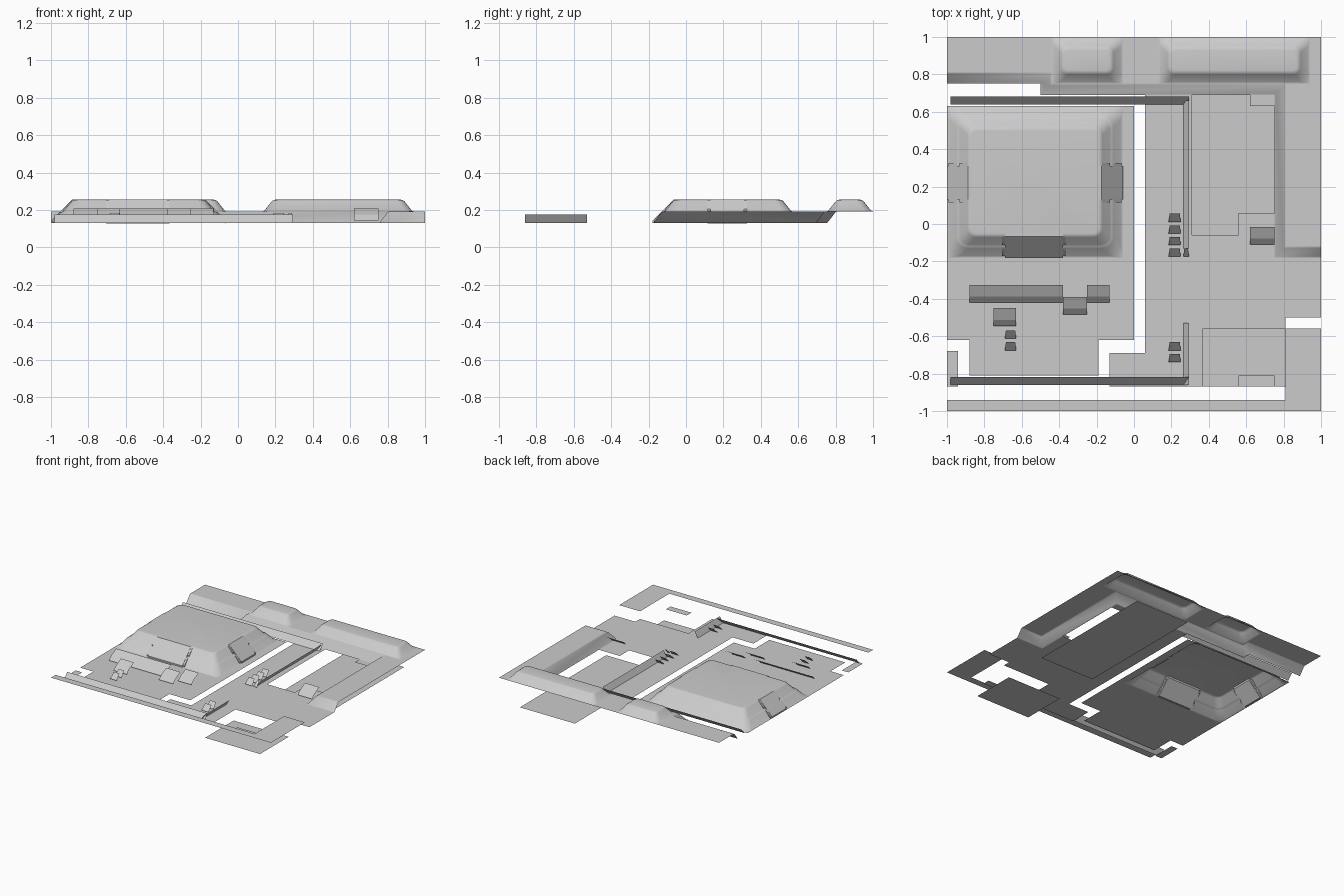
import bpy, math
from mathutils import Matrix, Vector

if "Cube" in bpy.data.objects:
    bpy.data.objects.remove(bpy.data.objects["Cube"])

gray = bpy.data.materials.new("light_gray")
gray.diffuse_color = (0.6, 0.6, 0.6, 1)
gray.use_nodes = True
gray.node_tree.nodes["Principled BSDF"].inputs["Base Color"].default_value = gray.diffuse_color
GROUND, TERRACE, ROOF = 0.13, 0.193, 0.255


def make(name, verts, faces, smooth=False):
    me = bpy.data.meshes.new(name)
    me.from_pydata(verts, [], faces)
    me.materials.append(gray)
    ob = bpy.data.objects.new(name, me)
    bpy.context.collection.objects.link(ob)
    if smooth:
        bpy.ops.object.select_all(action='DESELECT')
        ob.select_set(True)
        bpy.context.view_layer.objects.active = ob
        bpy.ops.object.shade_smooth_by_angle(angle=math.radians(40))
    return ob


def floor(name, z, rects):
    """Flat sheets from (x0, x1, y0, y1) rectangles."""
    v, f = [], []
    for x0, x1, y0, y1 in rects:
        n = len(v)
        v += [(x0, y0, z), (x1, y0, z), (x1, y1, z), (x0, y1, z)]
        f.append((n, n + 1, n + 2, n + 3))
    return make(name, v, f)


def mound(name, x0, x1, y0, y1, rings, seg=4):
    """Stacked rounded rectangles: rings of (inset, z, corner radius)."""
    v, f = [], []
    for d, z, r in rings:
        for cx, cy, a0 in ((x1 - d - r, y1 - d - r, 0), (x0 + d + r, y1 - d - r, 90),
                           (x0 + d + r, y0 + d + r, 180), (x1 - d - r, y0 + d + r, 270)):
            for i in range(seg + 1):
                a = math.radians(a0 + 90 * i / seg)
                v.append((cx + r * math.cos(a), cy + r * math.sin(a), z))
    n = 4 * (seg + 1)
    for k in range(len(rings) - 1):
        for i in range(n):
            j = (i + 1) % n
            f.append((k * n + i, k * n + j, (k + 1) * n + j, (k + 1) * n + i))
    f.append(tuple(range((len(rings) - 1) * n, len(rings) * n)))
    return make(name, v, f, True)


# Ground sheets, with gaps and openings between them
floor("left_ground", GROUND, [(-1, 0, -.62, -.18), (-.06, 0, -.18, .63),
                              (-.88, -.19, -.81, -.62), (-1, -.94, -.87, -.68)])
floor("right_ground", GROUND, [(.06, .31, -.69, .69), (.31, .56, -.56, -.06),
                               (.56, .75, -.56, .06), (.62, .75, .63, .69),
                               (.75, 1, -.5, -.18), (.75, .81, -.56, -.5),
                               (-.13, .31, -.87, -.69), (.31, .37, -.87, -.56),
                               (.56, .75, -.87, -.81)])
# Sunken floors under the openings
floor("sunken_floor", 0, [(.31, .81, -.12, 1), (.31, .81, -.87, -.5)])
# Raised border along the front and right
floor("raised_border", TERRACE, [(-1, 1, -1, -.94), (.81, 1, -.94, -.56)])
# Terrace top around the two ridges
floor("terrace_top", TERRACE, [(-1, -.44, .81, 1), (-.06, .13, .75, 1),
                               (.94, 1, .75, 1), (.81, 1, -.12, .75)])

# Terrace bank: base line swept inward and upward
base = [(-1, .75), (-.5, .75), (-.5, .69), (.75, .69), (.75, -.18), (1, -.18)]
move = [(0, 1)] + [(1, 1)] * 4 + [(0, 1)]
steps = [(0, GROUND), (.008, GROUND + .004), (.05, TERRACE - .004), (.06, TERRACE)]
v = [(x + mx * d, y + my * d, z) for d, z in steps for (x, y), (mx, my) in zip(base, move)]
f = [(k * 6 + i, k * 6 + i + 1, k * 6 + i + 7, k * 6 + i + 6) for k in range(3) for i in range(5)]
make("terrace_bank", v, f, True)

# Ridges on the terrace
ridge = [(0, TERRACE, .001), (.01, TERRACE + .003, .04), (.05, ROOF - .009, .035),
         (.06, ROOF - .002, .03), (.07, ROOF, .025)]
mound("short_ridge", -.44, -.06, .75, 1, ridge)
mound("long_ridge", .13, .94, .75, 1, ridge)

# Two-tier main block
mound("main_block", -1, -.06, -.18, .63,
      [(0, GROUND, .001), (.01, GROUND + .004, .06), (.05, .186, .06), (.06, .191, .055),
       (.07, .197, .05), (.11, .248, .045), (.12, .254, .04), (.13, ROOF, .035)])


def slab(half, profile, m):
    """Profile of (inset, z) points extruded to both sides, then placed."""
    n = len(profile)
    v = [m @ Vector((s * half, d, z)) for s in (-1, 1) for d, z in profile]
    f = [tuple(reversed(range(n))), tuple(range(n, 2 * n))]
    f += [(i, (i + 1) % n, n + (i + 1) % n, n + i) for i in range(n)]
    return v, f


# Hatches on three sides of the main block, each with two side tabs per side
for name, x, y, turn, half in (("front_hatch", -.535, -.18, 0, .155),
                               ("right_hatch", -.06, .22, 90, .09),
                               ("left_hatch", -1, .22, -90, .09)):
    m = Matrix.Translation((x, y, 0)) @ Matrix.Rotation(math.radians(turn), 4, 'Z')
    make(name, *slab(half, [(0, .13), (0, .142), (.113, .255), (.13, .255), (.13, .24), (.02, .13)], m))
    for tier, (a, b) in enumerate(((.008, .05), (.068, .112))):
        make(f"{name}_tab_{tier}", *slab(half + .015, [(a, a + .137), (b, b + .141),
                                                       (b, b + .115), (a, a + .12)], m))


def sheets(name, profile, spans, taper=0):
    """Bent front-facing sheets: spans of (x0, x1, back y), profile of (dy, z)."""
    v, f = [], []
    for x0, x1, y in spans:
        for k, (dy, z) in enumerate(profile):
            t = taper if k == 0 else 0
            n = len(v)
            v += [(x0 + t, y - dy, z), (x1 - t, y - dy, z)]
            if k:
                f.append((n - 2, n, n + 1, n - 1))
    return make(name, v, f)


# Large bent panels
sheets("bent_panels", [(0, .207), (.063, .175), (.095, .145)],
       [(-.88, -.38, -.325), (-.38, -.25, -.39), (-.25, -.13, -.325),
        (-.75, -.63, -.45), (.62, .75, -.015)])
# Small tilted panels
small = [(.185, .25, y) for y in (.055, -.007, -.07, -.132, -.632, -.695)]
small += [(-.69, -.63, y) for y in (-.57, -.632)] + [(.264, .294, -.132)]
sheets("small_panels", [(0, .185), (.043, .143)], small, .005)

# Low sloped curbs running across and then down the right
sheets("long_curbs", [(0, .176), (.043, GROUND)], [(-.98, .295, .683), (-.98, .295, -.817)])
v, f = [], []
for y0, y1 in ((-.13, .66), (-.86, -.53)):
    n = len(v)
    v += [(.264, y0, GROUND), (.294, y0, .176), (.294, y1, .176), (.264, y1, GROUND)]
    f.append((n, n + 1, n + 2, n + 3))
make("side_curbs", v, f)
